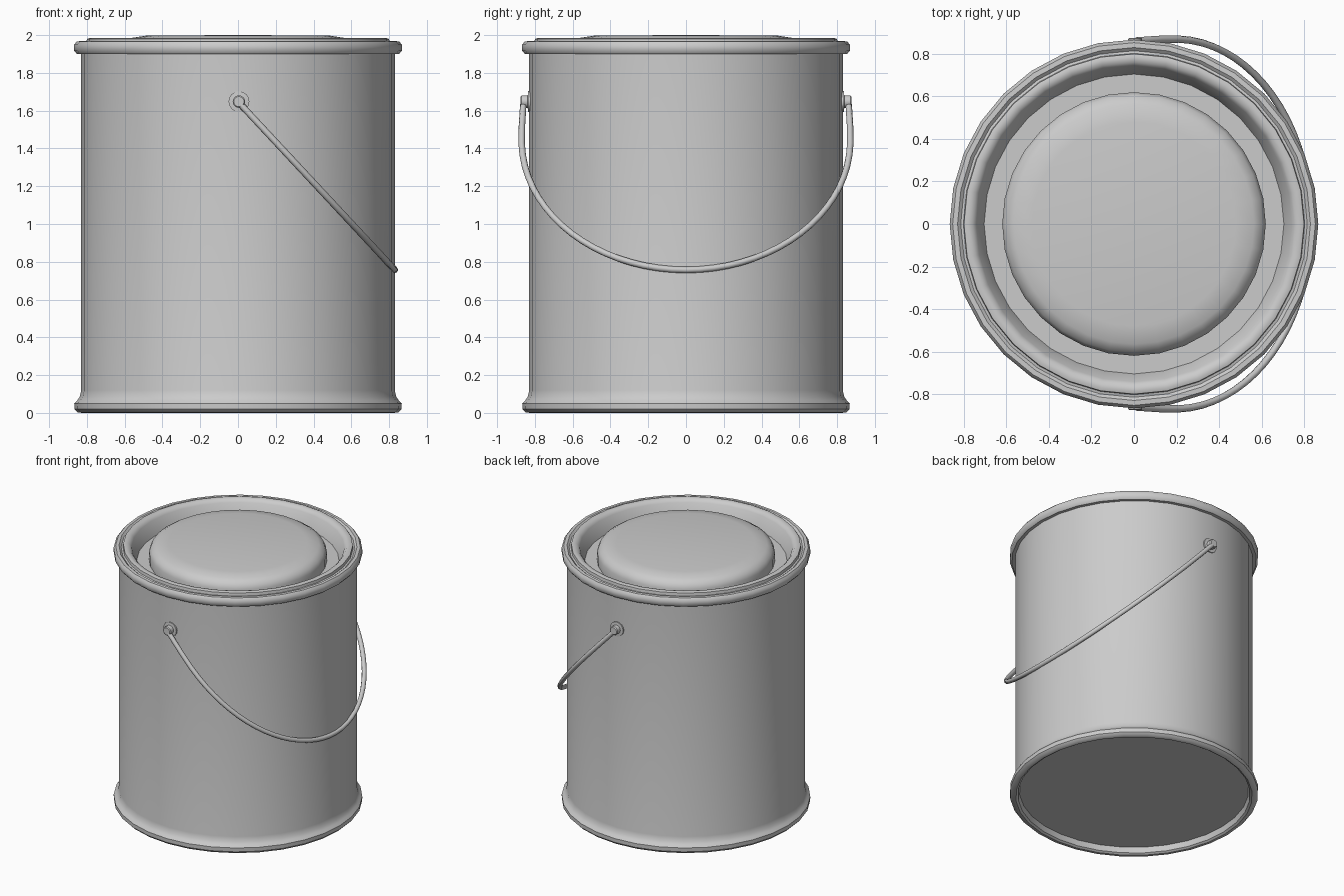
import bpy, bmesh, math
from mathutils import Matrix, Vector

if "Cube" in bpy.data.objects:
    bpy.data.objects.remove(bpy.data.objects["Cube"])


def smooth(ob, angle):
    bpy.ops.object.select_all(action='DESELECT')
    bpy.context.view_layer.objects.active = ob
    ob.select_set(True)
    bpy.ops.object.shade_smooth_by_angle(angle=math.radians(angle))


def lathe(name, profile, sides, angle=40, matrix=None):
    """Spin (radius, height) points around z; radius 0 closes an end."""
    bm = bmesh.new()
    verts = [bm.verts.new((r, 0, z)) for r, z in profile]
    edges = [bm.edges.new(p) for p in zip(verts, verts[1:])]
    bmesh.ops.spin(bm, geom=verts + edges, cent=(0, 0, 0), axis=(0, 0, 1),
                   angle=2 * math.pi, steps=sides, use_duplicate=False)
    bmesh.ops.remove_doubles(bm, verts=bm.verts, dist=1e-4)
    bmesh.ops.recalc_face_normals(bm, faces=bm.faces)
    if matrix:
        bm.transform(matrix)
    mesh = bpy.data.meshes.new(name)
    bm.to_mesh(mesh)
    bm.free()
    ob = bpy.data.objects.new(name, mesh)
    bpy.context.collection.objects.link(ob)
    smooth(ob, angle)
    return ob


# can: recessed base, bottom bead, wall, top bead, lid seat, groove, domed lid
lathe("can_body", [
    (0, 0.05), (0.80, 0.05), (0.81, 0.01), (0.825, 0.0), (0.85, 0.003),
    (0.866, 0.02), (0.867, 0.05), (0.85, 0.068), (0.838, 0.085), (0.83, 0.12),
    (0.83, 1.90), (0.853, 1.90), (0.867, 1.917), (0.867, 1.95),
    (0.853, 1.967), (0.83, 1.968), (0.815, 1.955), (0.803, 1.958),
    (0.80, 1.98), (0.785, 1.985), (0.76, 1.98), (0.742, 1.96),
    (0.705, 1.86), (0.62, 1.86), (0.62, 1.925), (0.605, 1.96),
    (0.565, 1.985), (0.48, 1.998), (0, 2.0)], 32)

# handle ears: washer and stud on both sides
EAR_Z = 1.648
for side, label in ((-1, "front"), (1, "back")):
    place = Matrix.Translation((0.005, 0, EAR_Z)) @ Matrix.Rotation(-side * math.pi / 2, 4, 'X')
    lathe(label + "_ear", [(0, 0.80), (0.055, 0.80), (0.055, 0.836), (0.033, 0.838),
                           (0.033, 0.87), (0.027, 0.876), (0, 0.876)], 16, 30, place)

# wire handle: bail lying against the right side of the can
half = []
for i in range(21):
    a = math.radians(-8 + 98 * i / 20)
    drop = 0.685 if a > 0 else 1.38
    z = 1.442 - drop * math.sin(a)
    half.append(Vector(((EAR_Z - z) * 0.932, 0.87 * math.cos(a), z)))
path = half + [Vector((p.x, -p.y, p.z)) for p in reversed(half[:-1])]
curve = bpy.data.curves.new("wire_handle", 'CURVE')
curve.dimensions = '3D'
curve.bevel_depth = 0.017
curve.bevel_resolution = 2
curve.use_fill_caps = True
spline = curve.splines.new('POLY')
spline.points.add(len(path) - 1)
for point, p in zip(spline.points, path):
    point.co = (*p, 1)
handle = bpy.data.objects.new("wire_handle", curve)
bpy.context.collection.objects.link(handle)
bpy.ops.object.select_all(action='DESELECT')
bpy.context.view_layer.objects.active = handle
handle.select_set(True)
bpy.ops.object.convert(target='MESH')
smooth(bpy.context.object, 60)
